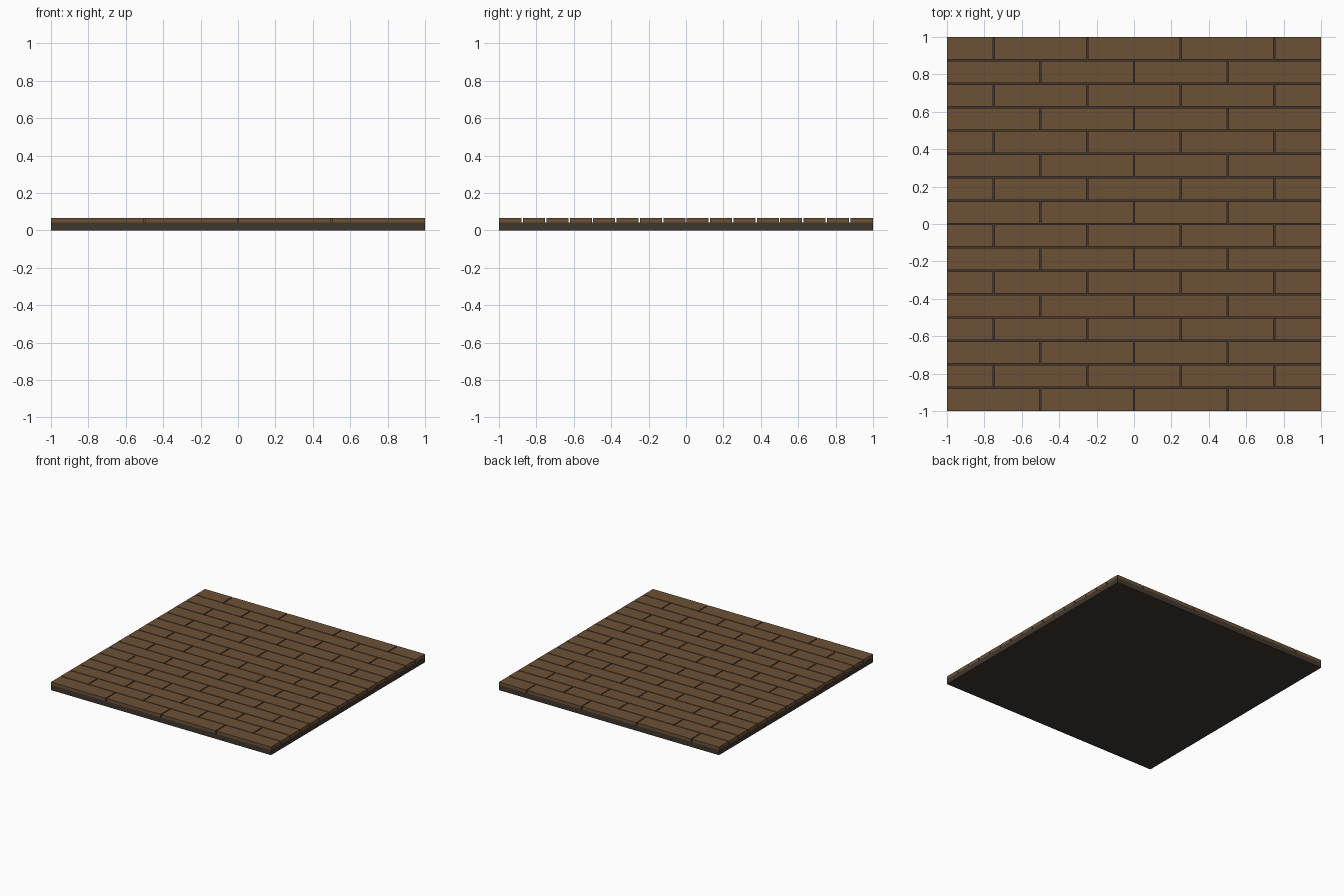
import bpy

if "Cube" in bpy.data.objects:
    bpy.data.objects.remove(bpy.data.objects["Cube"])

ROWS, PITCH, LENGTH = 16, 0.125, 0.5
BASE_TOP, PLANK_TOP = 0.0417, 0.0667
ROW_GAP, END_GAP = 0.007, 0.008


def material(name, rgb):
    m = bpy.data.materials.new(name)
    m.diffuse_color = (*rgb, 1)
    m.use_nodes = True
    m.node_tree.nodes["Principled BSDF"].inputs["Base Color"].default_value = m.diffuse_color
    return m


wood = material("brown wood", (0.150, 0.083, 0.037))
dark = material("dark underlay", (0.052, 0.037, 0.028))


def box(name, x0, x1, y0, y1, z0, z1, mat):
    bpy.ops.mesh.primitive_cube_add(
        size=1, location=((x0 + x1) / 2, (y0 + y1) / 2, (z0 + z1) / 2))
    ob = bpy.context.object
    ob.name = name
    ob.scale = (x1 - x0, y1 - y0, z1 - z0)
    ob.data.materials.append(mat)
    return ob


# Solid slab under the planks
box("base_slab", -1, 1, -1, 1, 0, BASE_TOP, dark)

# Planks in running bond: every second row is shifted by half a plank
for r in range(ROWS):
    y0 = -1 + r * PITCH
    start = -1 - (LENGTH / 2 if r % 2 else 0)
    for i in range(4 + r % 2):
        left = start + i * LENGTH
        right = left + LENGTH
        # outer ends are cut flush with the slab, inner ends leave a joint
        x0 = -1 if left <= -1 else left + END_GAP / 2
        x1 = 1 if right >= 1 else right - END_GAP / 2
        ya = y0 if r == 0 else y0 + ROW_GAP / 2
        yb = y0 + PITCH - (0 if r == ROWS - 1 else ROW_GAP / 2)
        box(f"plank_{r}_{i}", x0, x1, ya, yb, BASE_TOP, PLANK_TOP, wood)
